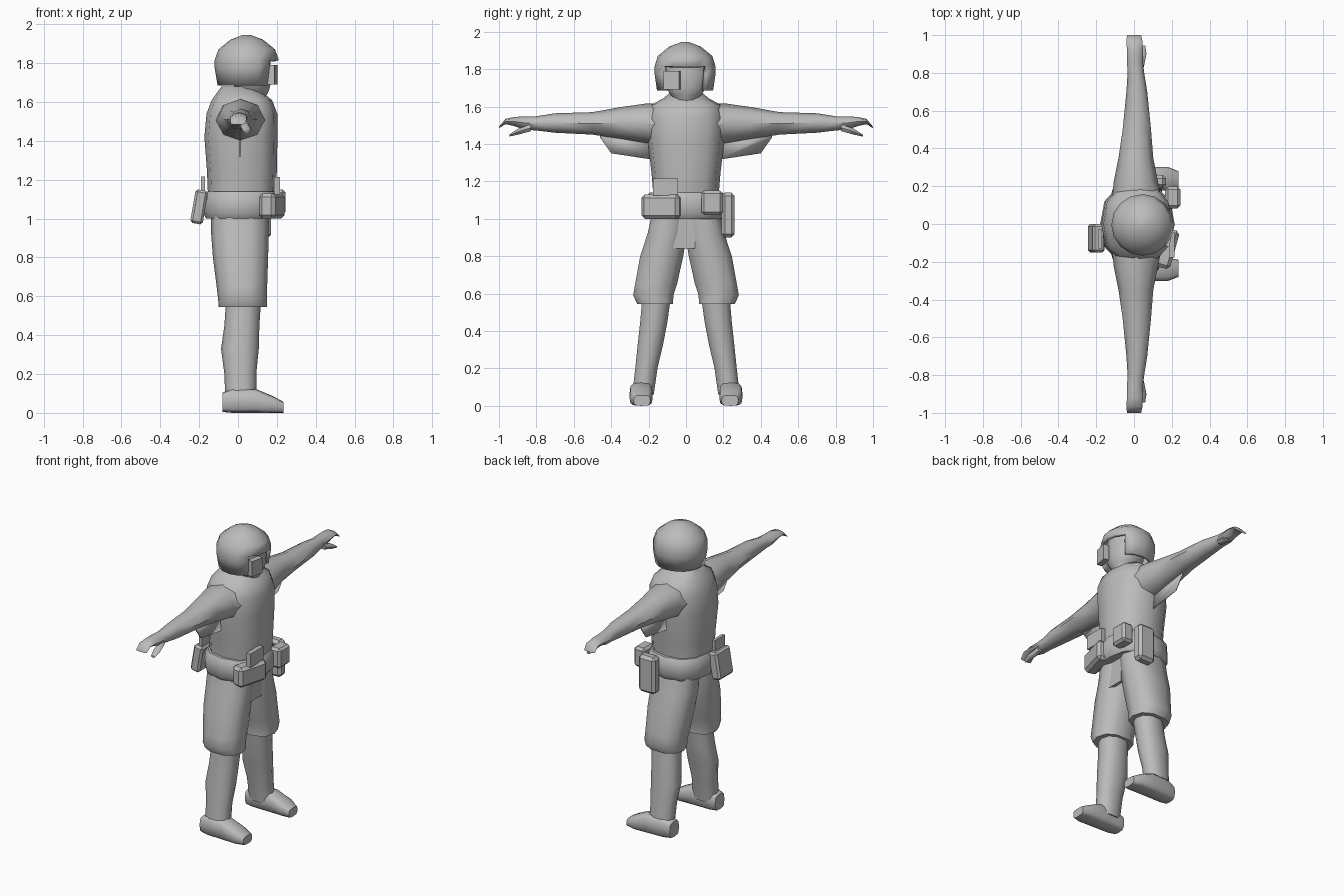
import bpy, bmesh, math
from mathutils import Vector, Matrix

if "Cube" in bpy.data.objects:
    bpy.data.objects.remove(bpy.data.objects["Cube"])

grey = bpy.data.materials.new("plain grey")
grey.diffuse_color = (0.5, 0.5, 0.5, 1)
grey.use_nodes = True
grey.node_tree.nodes["Principled BSDF"].inputs["Base Color"].default_value = grey.diffuse_color


def finish(name, bm, angle=45, mirror=False):
    bmesh.ops.recalc_face_normals(bm, faces=bm.faces)
    me = bpy.data.meshes.new(name)
    bm.to_mesh(me)
    bm.free()
    me.materials.append(grey)
    ob = bpy.data.objects.new(name, me)
    bpy.context.collection.objects.link(ob)
    bpy.ops.object.select_all(action='DESELECT')
    ob.select_set(True)
    bpy.context.view_layer.objects.active = ob
    bpy.ops.object.shade_smooth_by_angle(angle=math.radians(angle))
    if mirror:
        m = ob.modifiers.new("mirror", 'MIRROR')
        m.use_axis = (False, True, False)
    return ob


def loft_bm(axis, sections, n=10, power=2.0, caps=True):
    """Rings along an axis; section = (position, centre u, centre v, radius u, radius v)."""
    bm = bmesh.new()
    rings = []
    for p, cu, cv, ru, rv in sections:
        ring = []
        for i in range(n):
            a = 2 * math.pi * i / n
            c, s = math.cos(a), math.sin(a)
            u = cu + ru * math.copysign(abs(c) ** (2 / power), c)
            v = cv + rv * math.copysign(abs(s) ** (2 / power), s)
            co = {'x': (p, u, v), 'y': (u, p, v), 'z': (u, v, p)}[axis]
            ring.append(bm.verts.new(co))
        rings.append(ring)
    for a, b in zip(rings, rings[1:]):
        for i in range(n):
            j = (i + 1) % n
            bm.faces.new((a[i], a[j], b[j], b[i]))
    if caps:
        bm.faces.new(rings[0])
        bm.faces.new(rings[-1])
    return bm


def loft(name, axis, sections, n=10, power=2.0, angle=50, mirror=False):
    return finish(name, loft_bm(axis, sections, n, power), angle, mirror)


def box(name, centre, size, bevel=0.0, tilt_y=0.0, turn_z=0.0):
    bm = bmesh.new()
    mat = (Matrix.Translation(centre) @ Matrix.Rotation(turn_z, 4, 'Z')
           @ Matrix.Rotation(tilt_y, 4, 'Y') @ Matrix.Diagonal((*size, 1)))
    bmesh.ops.create_cube(bm, size=1, matrix=mat)
    if bevel:
        bmesh.ops.bevel(bm, geom=bm.edges[:], offset=bevel, segments=1, affect='EDGES')
    return finish(name, bm, 35)


# torso with sloping collar
loft("torso", 'z', [
    (1.00, .01, 0, .16, .17), (1.13, .02, 0, .175, .175), (1.25, .02, 0, .18, .185),
    (1.42, .015, 0, .188, .205), (1.54, .02, 0, .182, .205), (1.61, .02, 0, .155, .185),
    (1.645, .01, 0, .12, .12), (1.68, 0, 0, .085, .08)], n=12, power=2.5)

# head and chin inside the helmet
loft("head", 'z', [
    (1.56, .05, 0, .07, .07), (1.63, .07, 0, .075, .05), (1.66, .075, 0, .085, .085),
    (1.70, .07, 0, .10, .11), (1.78, .065, 0, .105, .125), (1.85, .06, 0, .10, .11)],
    n=10, power=2.3)

# helmet shell with the face opening cut out
bm = loft_bm('z', [
    (1.685, .045, -.005, .15, .15), (1.775, .045, -.005, .165, .163),
    (1.815, .045, -.005, .165, .163), (1.87, .045, -.005, .146, .146),
    (1.92, .045, -.005, .085, .085), (1.945, .045, -.005, .02, .02)], n=16)
gone = []
for f in bm.faces:
    c = f.calc_center_median()
    ang = abs(math.atan2(c.y + .005, c.x - .045))
    if len(f.verts) > 4 and c.z < 1.7:
        gone.append(f)
    elif c.z < 1.81 and ang < math.radians(45):
        gone.append(f)
bmesh.ops.delete(bm, geom=gone, context='FACES')
helmet = finish("helmet", bm, 45)
sol = helmet.modifiers.new("shell", 'SOLIDIFY')
sol.thickness = 0.02
sol.offset = -1

# eyepiece over one eye
box("eyepiece", (.178, -.075, 1.74), (.035, .085, .10), turn_z=-.2)

# arms
loft("arm", 'y', [
    (.14, .015, 1.505, .13, .11), (.22, .01, 1.51, .118, .105), (.35, .01, 1.512, .092, .085),
    (.50, .015, 1.51, .075, .06), (.70, .015, 1.512, .055, .052), (.80, .01, 1.51, .044, .038),
    (.86, .005, 1.512, .042, .036), (.92, .005, 1.52, .043, .024),
    (.965, .003, 1.52, .042, .014), (1.0, 0, 1.488, .038, .004)], n=8, mirror=True)
loft("thumb", 'y', [
    (.83, .03, 1.487, .022, .022), (.90, .042, 1.465, .024, .018),
    (.945, .045, 1.445, .014, .006)], n=6, mirror=True)

# cloth flaps under the arms
bm = bmesh.new()
bm.faces.new([bm.verts.new((.01, y, z)) for y, z in
              ((.17, 1.46), (.46, 1.46), (.46, 1.435), (.40, 1.35), (.17, 1.315))])
flap = finish("sleeve_flap", bm, 30, True)
sol = flap.modifiers.new("thickness", 'SOLIDIFY')
sol.thickness = 0.006
sol.offset = 0

# shorts
loft("shorts_leg", 'z', [
    (1.03, .01, .085, .15, .10), (.92, .01, .10, .148, .11), (.80, .013, .13, .142, .12),
    (.65, .02, .16, .13, .117), (.59, .023, .175, .126, .112), (.545, .025, .165, .124, .10)],
    n=10, power=2.4, mirror=True)

# lower legs
loft("lower_leg", 'z', [
    (.60, .03, .155, .09, .08), (.45, .02, .172, .09, .076), (.33, .01, .19, .097, .071),
    (.20, .012, .212, .082, .062), (.06, .015, .23, .08, .06)],
    n=10, power=2.3, mirror=True)

# shoes
loft("shoe", 'x', [
    (-.08, .235, .055, .048, .05), (-.03, .238, .062, .058, .062),
    (.09, .24, .062, .062, .062), (.18, .24, .043, .062, .043), (.235, .235, .028, .045, .028)],
    n=12, power=3.5, mirror=True)

# belt and what hangs from it
loft("belt", 'z', [
    (1.00, .015, 0, .18, .195), (1.03, .018, 0, .197, .215),
    (1.11, .018, 0, .197, .215), (1.14, .018, 0, .18, .195)], n=12, power=2.4)
box("front_pouch", (.175, -.13, 1.065), (.085, .21, .13), .018, turn_z=-.27)
box("square_pouch", (.205, .14, 1.085), (.08, .115, .13), .015)
box("holster", (.11, .225, 1.02), (.12, .07, .24), .018)
box("back_pouch", (-.2, -.075, 1.06), (.065, .15, .175), .012, tilt_y=.17)
box("front_plate", (.2, -.11, 1.17), (.03, .135, .09))
box("back_plate", (-.18, -.08, 1.175), (.02, .10, .085))
box("centre_flap", (.13, -.01, .925), (.02, .115, .17))
